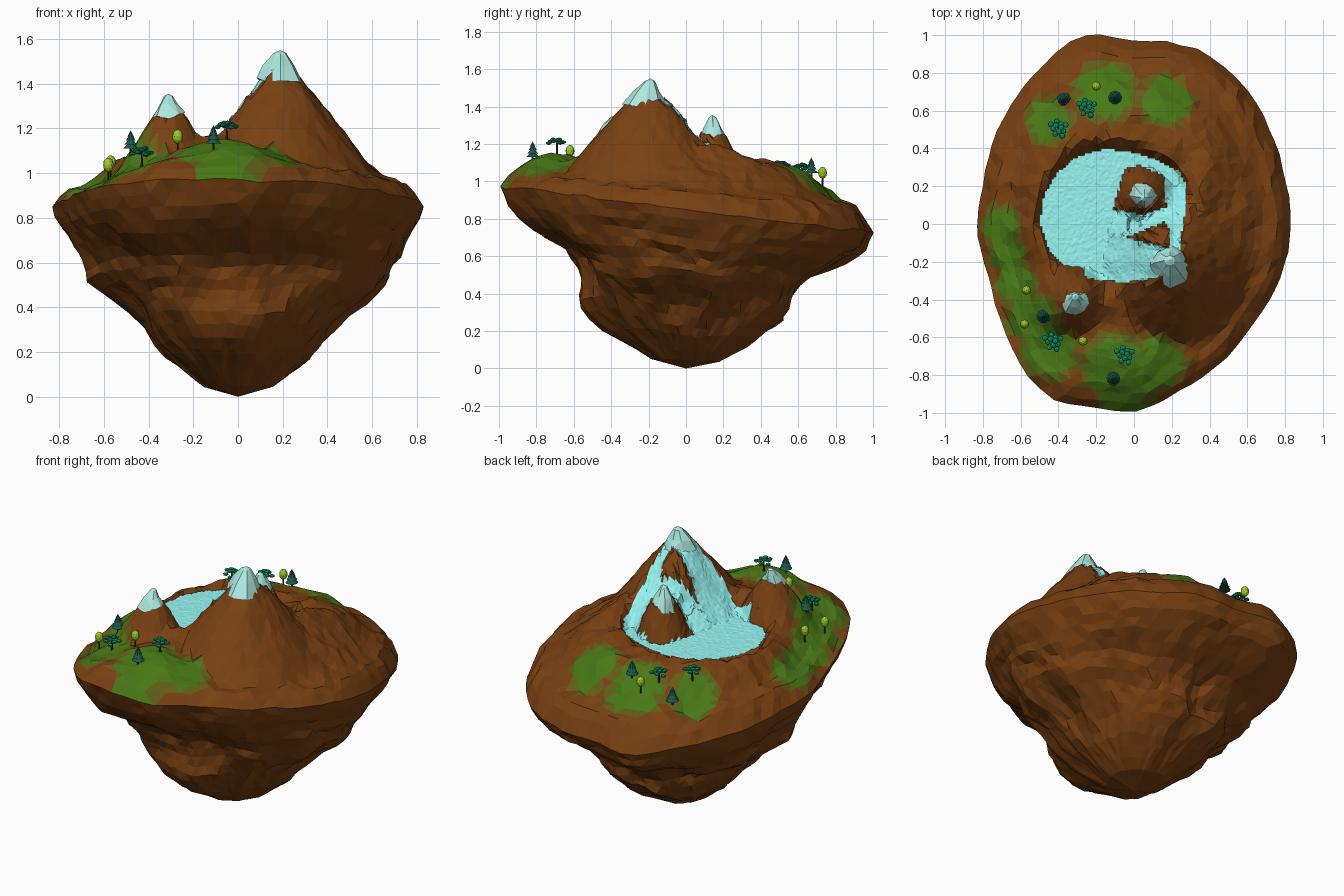
import bpy, bmesh, math, random
from mathutils import Vector, Matrix, noise
from mathutils.bvhtree import BVHTree

if "Cube" in bpy.data.objects:
    bpy.data.objects.remove(bpy.data.objects["Cube"])

random.seed(4)

def material(name, rgb):
    m = bpy.data.materials.new(name)
    m.diffuse_color = (*rgb, 1)
    m.use_nodes = True
    m.node_tree.nodes["Principled BSDF"].inputs["Base Color"].default_value = m.diffuse_color
    return m

EARTH = material("earth", (.19, .052, .006))
GRASS = material("grass", (.065, .19, .008))
DRY = material("dry_grass", (.12, .11, .008))
WATER = material("water", (.31, .92, .90))
SNOW = material("ice", (.42, .82, .76))
TRUNK = material("trunk", (.06, .025, .01))
LIME = material("lime_leaf", (.34, .60, .02))
PINE = material("pine_leaf", (.01, .10, .07))
LEAF = material("broad_leaf", (.005, .25, .12))

def make(name, bm, mats):
    me = bpy.data.meshes.new(name)
    bm.to_mesh(me)
    bm.free()
    for m in mats:
        me.materials.append(m)
    ob = bpy.data.objects.new(name, me)
    bpy.context.collection.objects.link(ob)
    return ob

def lerp_table(tab, x):
    for (a, u), (b, v) in zip(tab, tab[1:]):
        if x <= b:
            return u + (v - u) * max(0, (x - a) / (b - a))
    return tab[-1][1]

def bump(x, y, cx, cy, sx, sy):
    return math.exp(-((x - cx) / sx) ** 2 - ((y - cy) / sy) ** 2)

def inside(x, y, poly):
    hit = False
    for (ax, ay), (bx, by) in zip(poly, poly[1:] + poly[:1]):
        if (ay > y) != (by > y) and x < ax + (y - ay) / (by - ay) * (bx - ax):
            hit = not hit
    return hit

# --- water outline and dry holes in it ----------------------------------
SHAPE = [(-.5, 0), (-.48, .15), (-.41, .27), (-.3, .36), (-.15, .4), (0, .38), (.12, .34),
         (.24, .28), (.28, .2), (.27, .05), (.25, -.08), (.25, -.2), (.18, -.26), (.1, -.29),
         (-.05, -.31), (-.2, -.3), (-.35, -.24), (-.45, -.14)]
HOLES = [[(-.05, .29), (.03, .31), (.16, .25), (.17, .09), (.04, .05), (-.11, .08)],
         [(-.04, -.07), (.16, .01), (.19, -.04), (.19, -.13)]]

def wet(x, y):
    return inside(x, y, SHAPE) and not any(inside(x, y, h) for h in HOLES)

# --- island shape -------------------------------------------------------
OUTLINE = [(.83, 0), (.78, .3), (.70, .55), (.55, .77), (.35, .92), (0, .97), (-.3, 1.0),
           (-.47, .85), (-.6, .7), (-.72, .5), (-.8, .2), (-.83, 0), (-.76, -.3),
           (-.66, -.62), (-.55, -.82), (-.4, -.95), (-.2, -.97), (-.02, -1), (.25, -.88),
           (.45, -.74), (.65, -.5), (.77, -.3)]
polar = [(math.atan2(y, x) % math.tau, math.hypot(x, y)) for x, y in OUTLINE]
polar.append((math.tau, .83))
UNDER = [(0, 0), (.05, .18), (.12, .27), (.23, .40), (.35, .5), (.48, .58), (.57, .67),
         (.66, .73), (.77, .86), (.9, .96), (1, 1)]
SHORE = [(0, 1), (.58, 1), (.7, .8), (.8, .5), (.93, .35), (1, 0)]
LAKE = 1.065
# x, y, height, slope, cut height, slope factor along y
PEAKS = [(.185, -.2, 1.56, 1.32, 1.46, .86), (-.31, -.40, 1.37, 1.55, 1.28, 1),
         (.06, .145, 1.40, 2.2, 1.26, 1)]

def ground(x, y, t, rim):
    z = rim + (1.10 - rim) * lerp_table(SHORE, t)
    z += .09 * bump(x, y, -.03, -.78, .28, .16)
    z += .10 * bump(x, y, .35, .12, .08, .18)
    z += .07 * bump(x, y, -.12, -.42, .12, .10)
    z -= .05 * bump(x, y, -.68, -.35, .2, .35) + .03 * bump(x, y, -.25, .62, .35, .12)
    e = math.hypot((x + .11) / .43, (y - .05) / .40)          # lake basin
    if e < 1:
        z += (1.03 - z) * min(1, (1 - e) / .12)
    for px, py, top, slope, cap, ky in PEAKS:                 # mountains
        z = max(z, min(cap, top - slope * math.hypot(x - px, ky * (y - py))))
    if wet(x, y):                                             # stream beds
        z -= .04 + .03 * bump(x, y, -.05, -.18, .15, .12)
    return z

N, LOW, UP = 72, 18, 22
bm = bmesh.new()
rings = []
for i in range(1, LOW + UP):
    ring = []
    for k in range(N):
        a = math.tau * (k + .5 * (i % 2) + random.uniform(-.22, .22)) / N
        c, s = math.cos(a), math.sin(a)
        R = lerp_table(polar, a % math.tau)
        rim = .85 - .125 * R * s + .02 * noise.noise((c * 5, s * 5, 9))
        R *= 1 + .012 * noise.noise((c * 8, s * 8, 2))
        if i <= LOW:                                          # underside
            f = i / LOW
            w = math.sin(math.pi * f)
            q = lerp_table(UNDER, f) + .10 * math.cos(2 * a) * math.exp(-((f - .6) / .13) ** 2)
            q += .08 * bump(a, f, 1.75 * math.pi, .48, .5, .22)
            q += .07 * bump(a, f, 1.5 * math.pi, .30, .7, .13)
            n = noise.noise((c * 2.2, s * 2.2, f * 5)) + .9 * noise.noise((c * 5, s * 5, f * 9))
            r = R * (q + .045 * n * w) + random.uniform(-.01, .01) * f * (i < LOW)
            z = rim * f + .05 * noise.noise((c * 2 + 5, s * 2, f * 3)) * w
            z += random.uniform(-.008, .008) * w
        else:                                                 # top side
            t = 1 - (i - LOW) / UP
            r = R * t * (1 + random.uniform(-.012, .012))
            z = ground(r * c, r * s, t, rim)
            z += .025 * noise.noise((r * c * 7, r * s * 7, 3)) + random.uniform(-.007, .007)
        ring.append(bm.verts.new((r * c, r * s, z)))
    rings.append(ring)
for j, (A, B) in enumerate(zip(rings, rings[1:])):
    for k in range(N):
        l = (k + 1) % N
        if j % 2 == 0:
            quads = ((A[k], B[l], B[k]), (A[k], A[l], B[l]))
        else:
            quads = ((A[k], A[l], B[k]), (A[l], B[l], B[k]))
        for tri in quads:
            bm.faces.new(tri)
for ring, z in ((rings[0], 0), (rings[-1], 1.03)):
    tip = bm.verts.new((0, 0, z))
    for k in range(N):
        bm.faces.new((tip, ring[k], ring[(k + 1) % N]))
bmesh.ops.recalc_face_normals(bm, faces=bm.faces)

# grass patches on the top side
PATCHES = [(-.45, .55, .11), (-.15, .7, .14), (.17, .65, .12), (-.7, 0, .09), (-.67, -.15, .09),
           (-.62, -.32, .09), (-.54, -.5, .12), (-.45, -.68, .13), (-.1, -.76, .16),
           (.12, -.74, .13), (-.06, -.9, .13)]
for f in bm.faces:
    p = f.calc_center_median()
    d = min(math.hypot(p.x - x, p.y - y) / r for x, y, r in PATCHES)
    if f.normal.z > .15 and p.z > .8:
        f.material_index = 1 if d < 1 else 2 if d < 1.25 else 0
tree = BVHTree.FromBMesh(bm)
make("island", bm, (EARTH, GRASS, DRY))

def drop(x, y):
    return tree.ray_cast(Vector((x, y, 3)), Vector((0, 0, -1)))[0].z

# --- lake and streams ---------------------------------------------------
bm = bmesh.new()
STEP, grid = .0125, {}
def water_vert(i, j):
    if (i, j) not in grid:
        x, y = i * STEP, j * STEP
        z, wob = LAKE, .0015
        if x > -.27:
            mean = sum(drop(x + u, y + v) for u in (-.02, .02) for v in (-.02, .02)) / 4
            fall = max(drop(x, y) + .010, mean + .012)
            z, wob = (fall, .003) if fall > LAKE else (z, wob)
        grid[i, j] = bm.verts.new((x, y, z + random.uniform(-wob, wob)))
    return grid[i, j]
for i in range(-42, 25):
    for j in range(-28, 34):
        if wet((i + .5) * STEP, (j + .5) * STEP):
            bm.faces.new([water_vert(i + a, j + b) for a, b in ((0, 0), (1, 0), (1, 1), (0, 1))])
bmesh.ops.triangulate(bm, faces=bm.faces)
make("lake_and_streams", bm, (WATER,))

# --- ice caps -----------------------------------------------------------
def ice_cap(name, x, y, top, base, r, lean):
    bm = bmesh.new()
    n, rows = 8, []
    for q, h in ((.25, .9), (.65, .48), (1, 0)):
        row = []
        for k in range(n):
            a, s = math.tau * k / n, r * q * random.uniform(.85, 1.15)
            drip = random.uniform(-.025, .012) if h == 0 else 0
            row.append(bm.verts.new((x + s * math.cos(a), y + lean * h + s * math.sin(a),
                                     base + (top - base) * h + drip)))
        rows.append(row)
    tip = bm.verts.new((x, y + lean, top))
    for k in range(n):
        l = (k + 1) % n
        bm.faces.new((tip, rows[0][k], rows[0][l]))
        for A, B in zip(rows, rows[1:]):
            bm.faces.new((A[k], B[k], B[l], A[l]))
    bm.faces.new(rows[-1][::-1])
    bmesh.ops.triangulate(bm, faces=bm.faces)
    make(name, bm, (SNOW,))

ice_cap("ice_cap_main", .19, -.22, 1.55, 1.42, .108, .03)
ice_cap("ice_cap_front", -.31, -.42, 1.355, 1.265, .07, .04)
ice_cap("ice_cap_lake", .055, .15, 1.355, 1.225, .076, -.01)

# --- trees --------------------------------------------------------------
def paint(verts, index):
    for f in {f for v in verts for f in v.link_faces}:
        f.material_index = index

def cone(bm, z, h, r1, r2, n, mat):
    paint(bmesh.ops.create_cone(bm, cap_ends=True, segments=n, radius1=r1, radius2=r2, depth=h,
                                matrix=Matrix.Translation((0, 0, z + h / 2)))["verts"], mat)

def blob(bm, p, r, sz):
    paint(bmesh.ops.create_icosphere(bm, subdivisions=1 if r < .02 else 2, radius=r,
          matrix=Matrix.Translation(p) @ Matrix.Diagonal((1, 1, sz, 1)))["verts"], 1)

def egg_tree(bm):
    cone(bm, -.02, .07, .005, .004, 6, 0)
    blob(bm, (0, 0, .07), .024, 1.35)

def pine_tree(bm):
    cone(bm, -.02, .06, .006, .005, 6, 0)
    for k in range(4):
        cone(bm, .025 + .018 * k, .028, .036 - .007 * k, .006 * (k < 3), 9, 1)

def broad_tree(bm):
    cone(bm, -.02, .08, .007, .004, 6, 0)
    for k in range(11):
        a, r = 2.4 * k, .014 + .034 * (k / 10)
        blob(bm, (r * math.cos(a), r * math.sin(a), .078 - .6 * r + random.uniform(0, .012)), .017, .6)

FOREST = [("egg_tree", egg_tree, LIME, [(-.2, .73), (-.57, -.35), (-.58, -.53), (-.27, -.62)]),
          ("pine_tree", pine_tree, PINE, [(-.37, .66), (-.1, .67), (-.48, -.49), (-.11, -.82)]),
          ("broad_tree", broad_tree, LEAF, [(-.4, .51), (-.25, .62), (-.43, -.62), (-.05, -.69)])]
for name, build, mat, spots in FOREST:
    for i, (x, y) in enumerate(spots):
        bm = bmesh.new()
        build(bm)
        make(f"{name}_{i + 1}", bm, (TRUNK, mat)).location = (x, y, drop(x, y))
